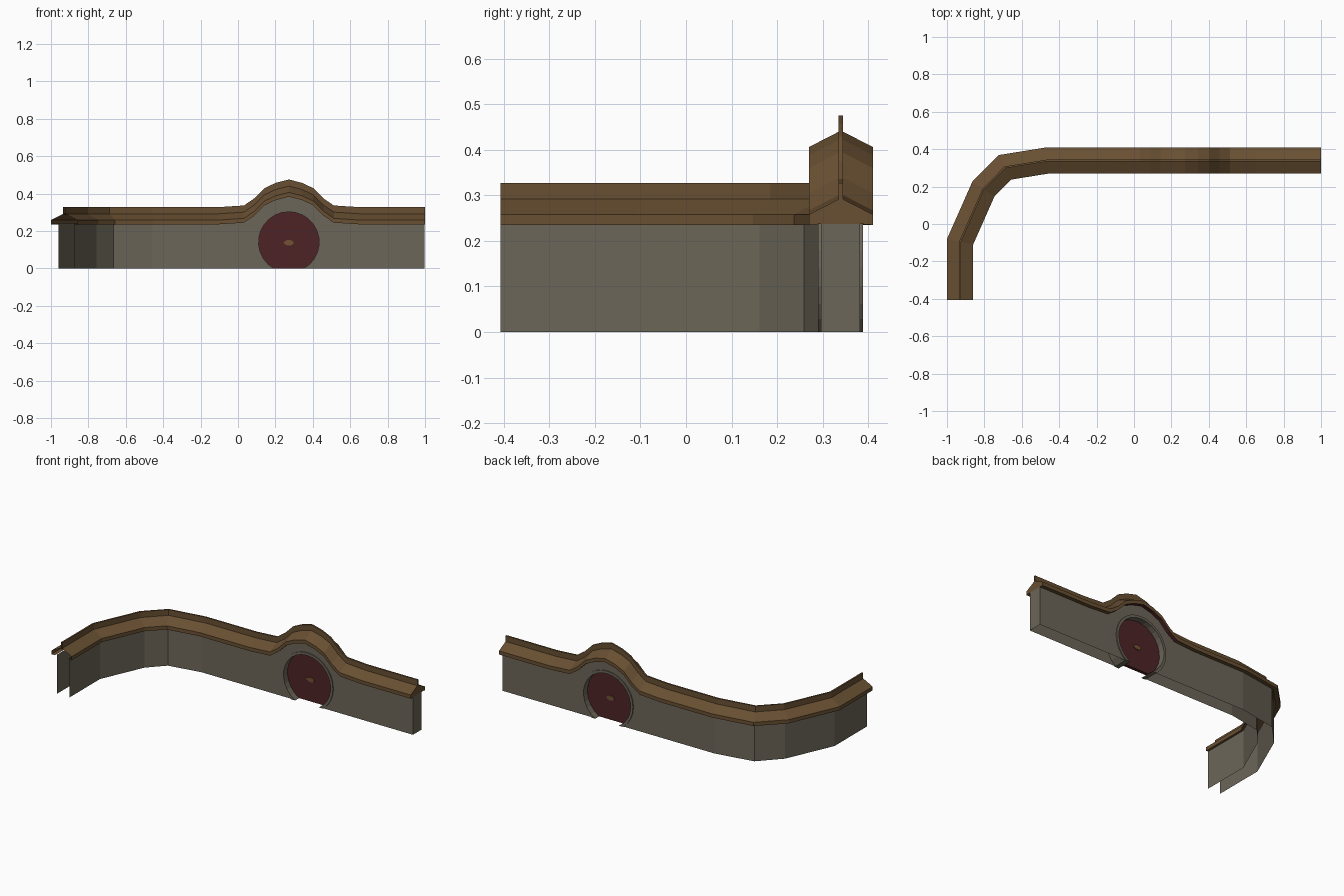
import bpy, math
from mathutils import Vector

if "Cube" in bpy.data.objects:
    bpy.data.objects.remove(bpy.data.objects["Cube"])

GX, GZ, CY = 0.272, 0.14, 0.339          # gate centre and wall centre line
HOLE = 0.17


def mat(name, rgb):
    m = bpy.data.materials.new(name)
    m.diffuse_color = (*rgb, 1)
    m.use_nodes = True
    m.node_tree.nodes["Principled BSDF"].inputs["Base Color"].default_value = m.diffuse_color
    return m


STONE = mat("stone_grey", (0.150, 0.133, 0.098))
BROWN = mat("tile_brown", (0.140, 0.079, 0.032))
RED = mat("door_red", (0.075, 0.017, 0.019))
BRASS = mat("lock_tan", (0.170, 0.085, 0.036))


def make(name, verts, faces, *mats):
    me = bpy.data.meshes.new(name)
    me.from_pydata(verts, [], faces)
    for m in mats:
        me.materials.append(m)
    me.update()
    ob = bpy.data.objects.new(name, me)
    bpy.context.collection.objects.link(ob)
    return ob


# Height of the arch over the gate, as (distance from gate centre, rise)
ARCH = [(0, .148), (.07, .130), (.13, .102), (.185, .047), (.24, .009), (.38, 0)]


def rise(x):
    d = abs(x - GX)
    for (a, h), (b, k) in zip(ARCH, ARCH[1:]):
        if d <= b:
            return h + (k - h) * (d - a) / (b - a)
    return 0


ARCH_X = [GX + s * d for d, _ in ARCH for s in (-1, 1)]


def with_normals(path):
    """Pair each path point with its mitred normal, pointing to the front/inside."""
    out = []
    pts = [Vector(p) for p in path]
    for i, p in enumerate(pts):
        d1 = (p - pts[max(i - 1, 0)]).normalized()
        d2 = (pts[min(i + 1, len(pts) - 1)] - p).normalized()
        d1, d2 = (d2 if d1.length == 0 else d1), (d1 if d2.length == 0 else d2)
        t = (d1 + d2).normalized()
        out.append((p, Vector((t.y, -t.x)) / t.dot(d2)))
    return out


def sweep(name, path, profile, closed, *mats):
    """Carry a (side, height) profile along the path, capping the right-hand end."""
    n = len(profile)
    verts = [(p.x + u * m.x, p.y + u * m.y, z + rise(p.x))
             for p, m in with_normals(path) for u, z in profile]
    rows = len(path)
    faces = [(i * n + j, i * n + (j + 1) % n, (i + 1) * n + (j + 1) % n, (i + 1) * n + j)
             for i in range(rows - 1) for j in range(n if closed else n - 1)]
    faces.append(tuple((rows - 1) * n + j for j in range(n)))
    return make(name, verts, faces, *mats)


# Tiled roof, open at the left end, and its ridge
curve = [(-.93, -.407), (-.93, -.095), (-.805, .187), (-.69, .303), (-.46, .34)]
roof_path = curve + [(x, .34) for x in sorted(set(ARCH_X))] + [(1, .34)]
roof = sweep("roof", roof_path,
             [(.044, .237), (.07, .235), (.07, .258), (0, .294), (-.07, .258), (-.07, .235), (-.044, .237)],
             False, BROWN, RED)
for f in roof.data.polygons:             # red soffit below the arch
    low = max(roof.data.vertices[v].co.z - rise(roof.data.vertices[v].co.x) for v in f.vertices)
    if low < .24 and abs(f.center.x - GX) < .24:
        f.material_index = 1
sweep("ridge", roof_path, [(.005, .285), (.005, .327), (-.005, .327), (-.005, .285)], True, BROWN)

# Wall: two skins with a round gate opening, closed at the right end
hole_x = [GX + HOLE * math.sin(math.pi * k / 20) for k in range(-10, 11)]
foot = math.sqrt(HOLE ** 2 - GZ ** 2)
xs = sorted({round(x, 4) for x in ARCH_X + hole_x + [GX - foot, GX + foot]})
wall_path = [(-.918, -.407), (-.918, -.097), (-.793, .186), (-.686, .299), (-.46, CY)]
wall_path += [(x, CY) for x in xs] + [(.997, CY)]
stations = with_normals(wall_path)
verts, faces = [], []


def quad(*pts):
    faces.append(tuple(range(len(verts), len(verts) + 4)))
    verts.extend(pts)


def chord(x):
    return math.sqrt(max(HOLE ** 2 - (x - GX) ** 2, 0))


for side in (.043, -.043):
    for (p, m), (q, k) in zip(stations, stations[1:]):
        a, b = p + m * side, q + k * side
        ta, tb = .243 + rise(a.x), .243 + rise(b.x)
        if abs((a.x + b.x) / 2 - GX) < HOLE:
            ca, cb = chord(a.x), chord(b.x)
            spans = [(GZ + ca, GZ + cb, ta, tb)]
            if abs((a.x + b.x) / 2 - GX) > foot:
                spans.append((0, 0, max(GZ - ca, 0), max(GZ - cb, 0)))
        else:
            spans = [(0, 0, ta, tb)]
        for la, lb, ha, hb in spans:
            pts = [(a.x, a.y, la), (b.x, b.y, lb), (b.x, b.y, hb), (a.x, a.y, ha)]
            quad(*(pts if side > 0 else pts[::-1]))
quad((.997, CY - .043, 0), (.997, CY + .043, 0), (.997, CY + .043, .243), (.997, CY - .043, .243))
make("wall", verts, faces, STONE)


def arc(r, n=22):
    """Round gate outline, cut off by the ground."""
    low = -math.asin(GZ / r)
    return [(GX + r * math.cos(t), GZ + r * math.sin(t))
            for t in (low + (math.pi - 2 * low) * i / n for i in range(n + 1))]


def plate(name, outline, y0, y1, m):
    n = len(outline)
    v = [(x, y, z) for y in (y0, y1) for x, z in outline]
    f = [tuple(range(n))[::-1], tuple(range(n, 2 * n))]
    f += [(i, (i + 1) % n, n + (i + 1) % n, n + i) for i in range(n)]
    return make(name, v, f, m)


# Stone ring around the gate, standing slightly proud of both wall skins
inner, outer = arc(.162), arc(.178)
n = len(inner)
rings = [(inner, CY - .049), (outer, CY - .049), (outer, CY + .049), (inner, CY + .049)]
rv = [(x, y, z) for loop, y in rings for x, z in loop]
rf = [(k * n + i, k * n + i + 1, (k + 1) % 4 * n + i + 1, (k + 1) % 4 * n + i)
      for k in range(4) for i in range(n - 1)]
rf += [(0, n, 2 * n, 3 * n), (n - 1, 4 * n - 1, 3 * n - 1, 2 * n - 1)]
make("gate_ring", rv, rf, STONE)

# Round door and a lock plate on each face
plate("door", arc(.164), CY - .01, CY + .01, RED)
lock = [(GX + .027 * math.cos(t), .137 + .015 * math.sin(t))
        for t in (math.pi / 8 + math.pi / 4 * i for i in range(8))]
plate("lock_front", lock, CY - .016, CY - .009, BRASS)
plate("lock_back", lock, CY + .009, CY + .016, BRASS)
